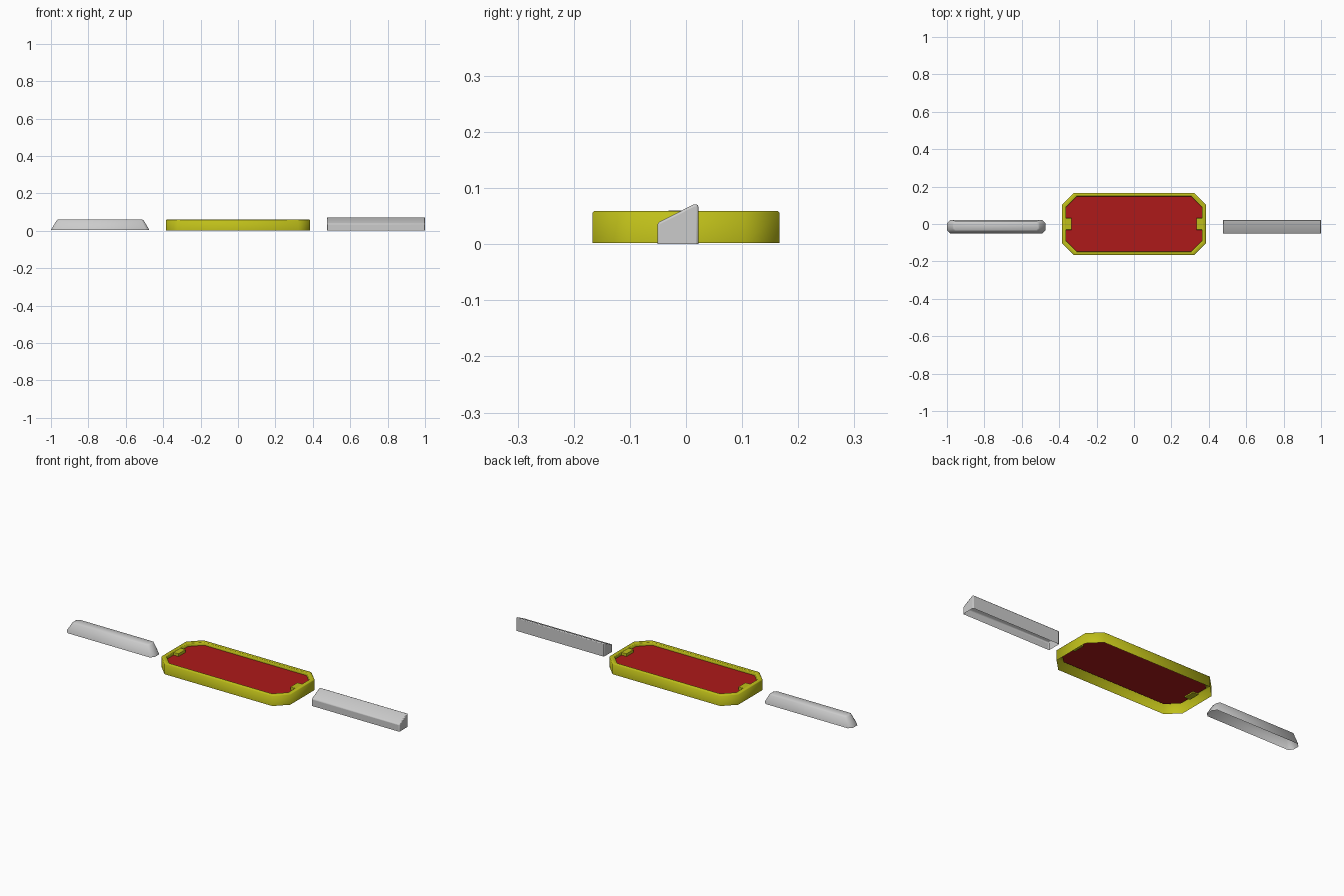
import bpy, bmesh, math

if "Cube" in bpy.data.objects:
    bpy.data.objects.remove(bpy.data.objects["Cube"])


def material(name, color):
    m = bpy.data.materials.new(name)
    m.diffuse_color = color
    m.use_nodes = True
    m.node_tree.nodes["Principled BSDF"].inputs["Base Color"].default_value = m.diffuse_color
    return m


YELLOW = material("yellow", (0.52, 0.52, 0.01, 1))
RED = material("red", (0.42, 0.01, 0.01, 1))


def octagon(hx, hy, c, z, cx=0.0, cy=0.0):
    """Rectangle with cut corners, as a ring of points."""
    pts = [(hx - c, -hy), (hx, -hy + c), (hx, hy - c), (hx - c, hy),
           (-hx + c, hy), (-hx, hy - c), (-hx, -hy + c), (-hx + c, -hy)]
    return [(x + cx, y + cy, z) for x, y in pts]


def finish(name, bm, mat=None, bevel=0.0, smooth=None):
    mesh = bpy.data.meshes.new(name)
    bm.to_mesh(mesh)
    bm.free()
    obj = bpy.data.objects.new(name, mesh)
    bpy.context.collection.objects.link(obj)
    if mat:
        mesh.materials.append(mat)
    if bevel:
        mod = obj.modifiers.new("bevel", 'BEVEL')
        mod.width = bevel
        mod.segments = 2
        mod.limit_method = 'ANGLE'
        mod.angle_limit = math.radians(50)
    if smooth:
        bpy.ops.object.select_all(action='DESELECT')
        obj.select_set(True)
        bpy.context.view_layer.objects.active = obj
        bpy.ops.object.shade_smooth_by_angle(angle=math.radians(smooth))
    return obj


def loft(rings, cap=False):
    """Skin rings of equal length, optionally closing the last one."""
    bm = bmesh.new()
    rows = [[bm.verts.new(p) for p in r] for r in rings]
    for a, b in zip(rows, rows[1:]):
        n = len(a)
        for i in range(n):
            j = (i + 1) % n
            bm.faces.new((a[i], a[j], b[j], b[i]))
    if cap:
        bm.faces.new(rows[-1])
    return bm


FLOOR_Z = 0.042

# Tray frame: outer wall, rounded rim and inner wall, open underneath
finish("tray_frame", loft([
    octagon(0.385, 0.167, 0.063, 0.002),
    octagon(0.385, 0.167, 0.063, 0.056),
    octagon(0.382, 0.164, 0.062, 0.059),
    octagon(0.365, 0.150, 0.057, 0.059),
    octagon(0.363, 0.148, 0.057, 0.057),
    octagon(0.363, 0.148, 0.057, FLOOR_Z)]), YELLOW, smooth=50)

# Red floor panel
finish("tray_floor", loft([octagon(0.363, 0.148, 0.057, FLOOR_Z)], cap=True), RED)

# Small tabs at both ends
for side, label in ((-1, "left"), (1, "right")):
    bm = bmesh.new()
    bmesh.ops.create_cube(bm, size=1)
    for v in bm.verts:
        v.co = (side * 0.351 + v.co.x * 0.034, v.co.y * 0.062, 0.046 + v.co.z * 0.022)
    finish(label + "_tab", bm, YELLOW, bevel=0.002)

# Left bar: tapered cap with sloping ends, open underneath
CX, CY = -0.737, -0.015
finish("left_bar", loft([
    octagon(0.263, 0.037, 0.018, 0.003, CX, CY),
    octagon(0.260, 0.037, 0.018, 0.010, CX, CY),
    octagon(0.233, 0.027, 0.012, 0.055, CX, CY + 0.004),
    octagon(0.225, 0.020, 0.010, 0.060, CX, CY + 0.004)], cap=True), smooth=50)

# Right bar: straight wedge profile, open underneath
profile = [(-0.051, 0.0), (-0.051, 0.038), (0.014, 0.071), (0.022, 0.071), (0.022, 0.0)]
bm = bmesh.new()
ends = [[bm.verts.new((x, y, z)) for y, z in profile] for x in (0.475, 1.0)]
for i in range(len(profile) - 1):
    bm.faces.new((ends[0][i], ends[0][i + 1], ends[1][i + 1], ends[1][i]))
bm.faces.new(ends[0])
bm.faces.new(ends[1])
bmesh.ops.recalc_face_normals(bm, faces=bm.faces)
finish("right_bar", bm, bevel=0.004, smooth=40)
